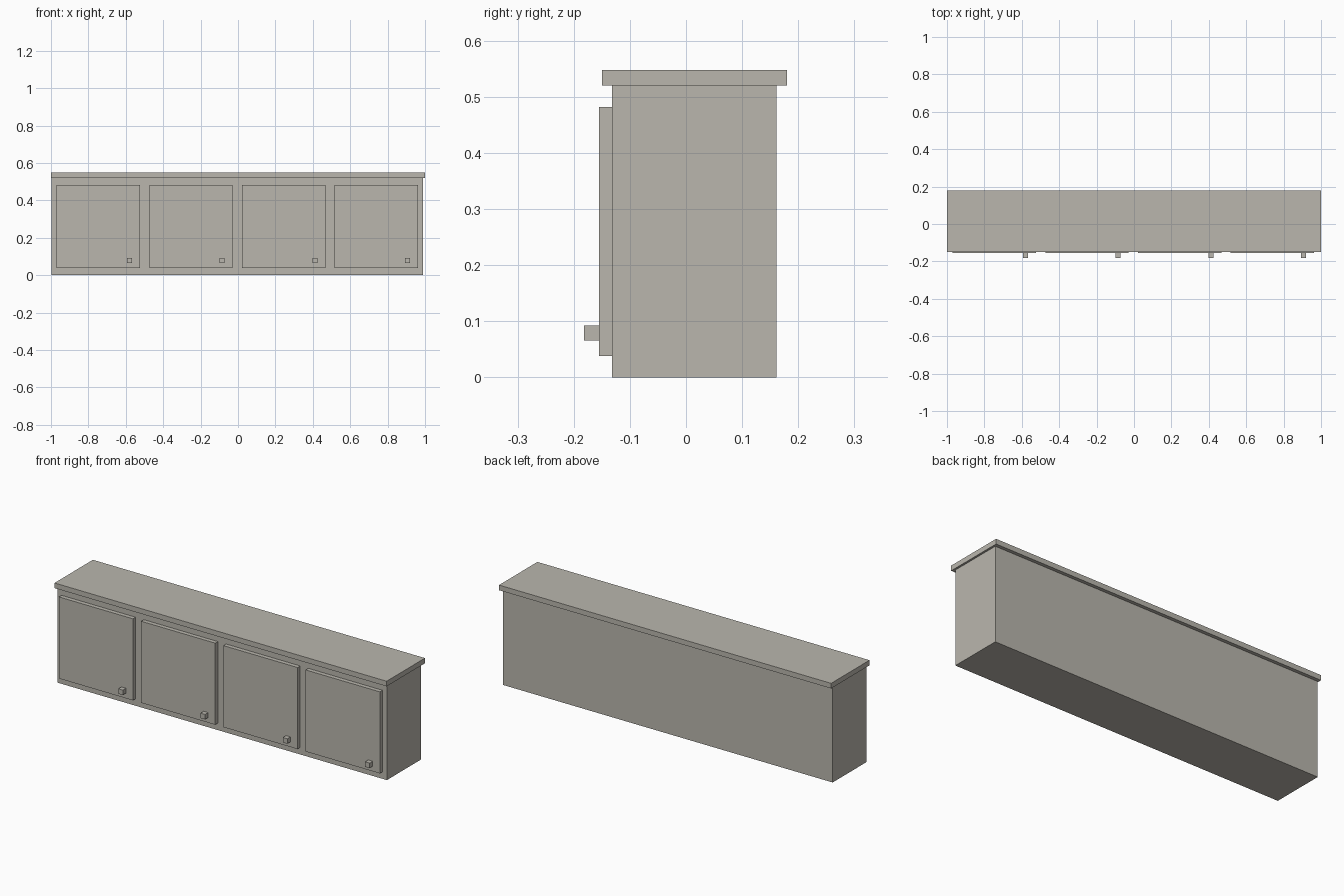
import bpy

if "Cube" in bpy.data.objects:
    bpy.data.objects.remove(bpy.data.objects["Cube"])

# One flat warm grey for the whole cabinet
grey = bpy.data.materials.new("warm_grey")
grey.diffuse_color = (0.49, 0.47, 0.42, 1.0)
grey.use_nodes = True
grey.node_tree.nodes["Principled BSDF"].inputs["Base Color"].default_value = grey.diffuse_color


def box(name, x, y, z):
    """Axis-aligned box from (min, max) ranges."""
    lo, hi = zip(x, y, z)
    centre = [(a + b) / 2 for a, b in zip(lo, hi)]
    bpy.ops.mesh.primitive_cube_add(size=1, location=centre)
    ob = bpy.context.object
    ob.name = name
    ob.scale = [b - a for a, b in zip(lo, hi)]
    bpy.ops.object.transform_apply(location=False, rotation=False, scale=True)
    ob.data.materials.append(grey)
    return ob


# Carcass and overhanging worktop
box("cabinet_body", (-0.996, 0.989), (-0.132, 0.161), (0.0, 0.52))
box("worktop", (-1.0, 1.0), (-0.15, 0.18), (0.52, 0.548))

# Four doors, each with a small square knob at the lower right
for i in range(4):
    cx = -0.747 + i * 0.4955
    box(f"door_{i + 1}", (cx - 0.223, cx + 0.223), (-0.155, -0.132), (0.038, 0.482))
    kx = cx + 0.167
    box(f"knob_{i + 1}", (kx - 0.0135, kx + 0.0135), (-0.182, -0.155), (0.066, 0.093))
